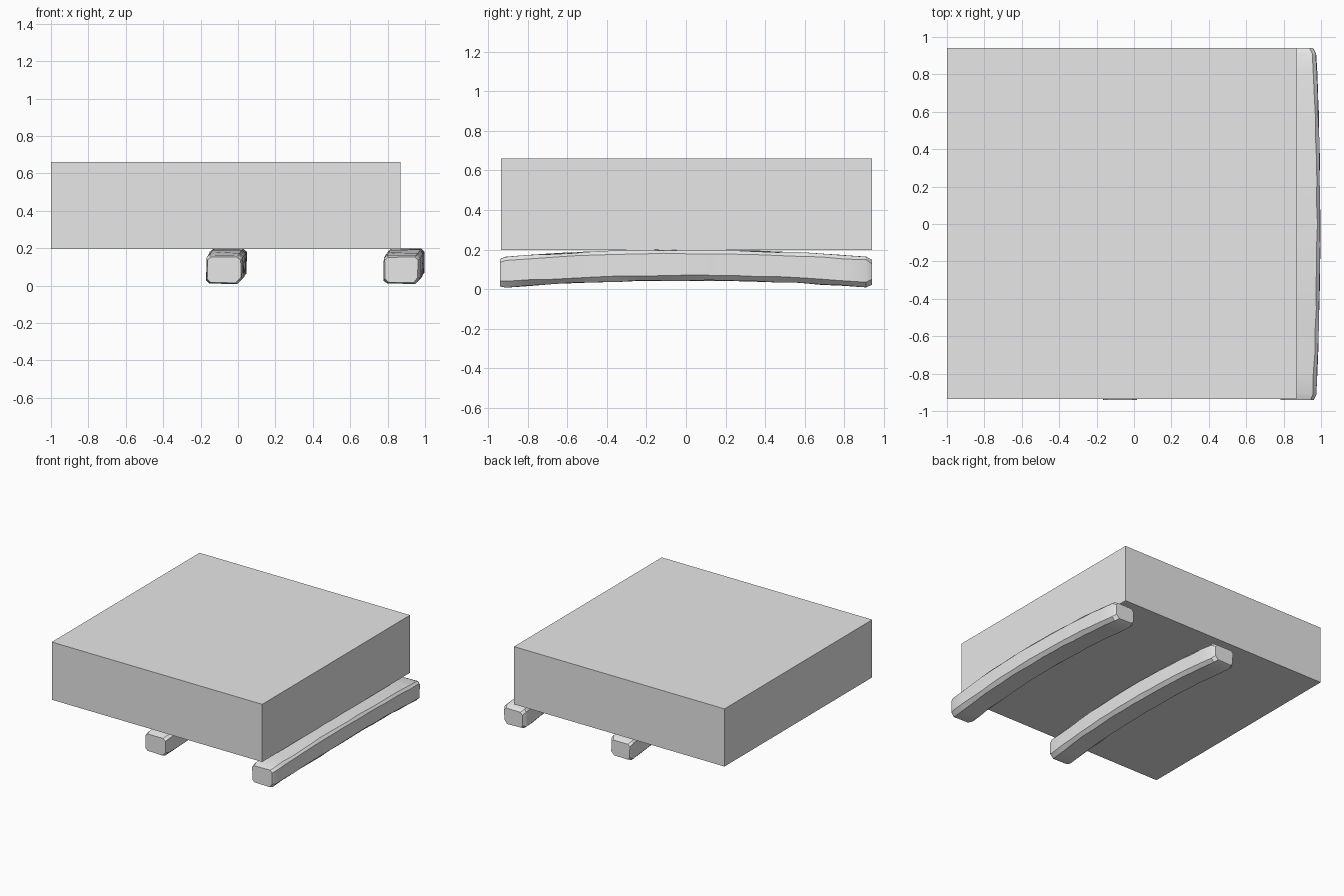
import bpy
import bmesh
import random

cube = bpy.data.objects.get("Cube")
if cube:
    bpy.data.objects.remove(cube, do_unlink=True)

grey = bpy.data.materials.new("plain_grey")
grey.use_nodes = True
colour = (0.8, 0.8, 0.8, 1)
grey.diffuse_color = colour
grey.node_tree.nodes["Principled BSDF"].inputs["Base Color"].default_value = colour


def make_object(name, bm):
    bmesh.ops.recalc_face_normals(bm, faces=bm.faces)
    mesh = bpy.data.meshes.new(name)
    bm.to_mesh(mesh)
    bm.free()
    mesh.materials.append(grey)
    obj = bpy.data.objects.new(name, mesh)
    bpy.context.collection.objects.link(obj)
    return obj


def block(name, low, high):
    bm = bmesh.new()
    bmesh.ops.create_cube(bm, size=1)
    for v in bm.verts:
        v.co = [(a + b) / 2 + c * (b - a) for a, b, c in zip(low, high, v.co)]
    return make_object(name, bm)


def section(x, y, z, width, height, chamfer, rng, rough):
    """Eight-sided outline with clipped, slightly uneven corners."""
    points = []
    for sx, sz in ((-1, -1), (1, -1), (1, 1), (-1, 1)):
        # lower right edge is cut back the most
        cut = chamfer * (1.5 if (sx, sz) == (1, -1) else 1)
        cx, cz = sx * width / 2, sz * height / 2
        pair = [(cx, cz - sz * cut), (cx - sx * cut, cz)]
        if sx * sz < 0:
            pair.reverse()
        for px, pz in pair:
            points.append((x + px - sx * rng.uniform(0, rough), y,
                           z + pz - sz * rng.uniform(0, rough)))
    return points


def hewn_beam(name, x, seed):
    """Bowed, rough-cut beam lofted along y."""
    rng = random.Random(seed)
    half, steps = 0.94, 16
    stations = [(-half, 0.018)]
    stations += [(-0.91 + 1.82 * i / steps, 0) for i in range(steps + 1)]
    stations += [(half, 0.03)]
    bm = bmesh.new()
    rings = []
    for y, shrink in stations:
        bow = 1 - (y / half) ** 2
        ring = section(x + 0.024 * bow, y, 0.085 + 0.036 * bow,
                       0.20 - shrink, 0.16 - shrink, 0.018, rng, 0.006)
        rings.append([bm.verts.new(p) for p in ring])
    for a, b in zip(rings, rings[1:]):
        for i in range(8):
            j = (i + 1) % 8
            bm.faces.new((a[i], a[j], b[j], b[i]))
    bm.faces.new(rings[0])
    bm.faces.new(rings[-1])
    obj = make_object(name, bm)
    bpy.ops.object.select_all(action="DESELECT")
    obj.select_set(True)
    bpy.context.view_layer.objects.active = obj
    bpy.ops.object.shade_smooth_by_angle(angle=0.5)
    return obj


# Main slab resting on two timber beams
block("slab", (-1, -0.935, 0.197), (0.87, 0.94, 0.66))
hewn_beam("middle_beam", -0.075, 3)
hewn_beam("left_beam", 0.875, 8)
